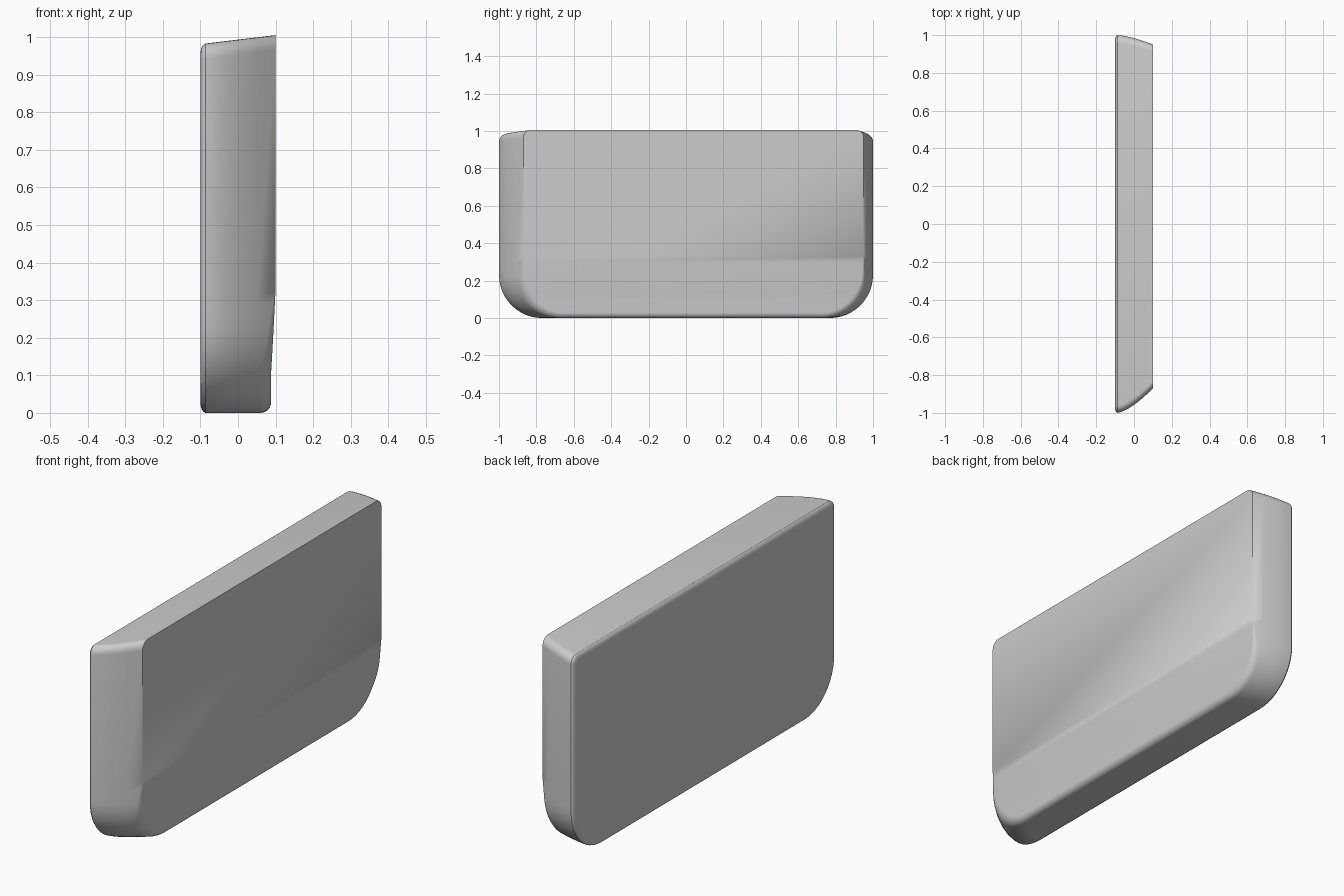
import bpy, bmesh
from math import sin, cos, pi, radians

cube = bpy.data.objects.get("Cube")
if cube:
    bpy.data.objects.remove(cube, do_unlink=True)

HALF_T = 0.1        # half thickness
BOTTOM_R = 0.23     # large lower corners
TOP_R = 0.04        # small upper corners
FILLET = 0.028      # fillet along the lower inner edge
BLEND_Z = 0.33      # height where that fillet fades out


# Panel limits as the section moves through the thickness
def taper(x):
    return max(0.0, (x + 0.09) / 0.19) ** 1.5


def end_y(x, side):
    return -1 + 0.13 * taper(x) if side < 0 else 1 - 0.05 * taper(x)


def top_z(x):
    return 0.993 + 0.12 * x


def fade(z):
    return min(1.0, max(0.0, (BLEND_Z - z) / 0.24))


# Half outline, bottom to top: corner kind, angle from the outward axis, height
def half_outline():
    pts = [("low", -pi / 2 * (1 - i / 12), 0) for i in range(13)]
    pts += [("side", 0, z) for z in (0.26, 0.295, BLEND_Z)]
    pts += [("high", pi / 2 * i / 6, 0) for i in range(7)]
    return pts


def place(kind, angle, height, side, x, inset):
    y_end, top = end_y(x, side), top_z(x)
    if kind == "low":
        y, z = y_end - side * BOTTOM_R * (1 - cos(angle)), BOTTOM_R * (1 + sin(angle))
    elif kind == "high":
        y, z = y_end - side * TOP_R * (1 - cos(angle)), top - TOP_R * (1 - sin(angle))
    else:
        y, z = y_end, height
    return x, y - side * inset * cos(angle), z - inset * sin(angle)


def section(bm, x, inset, arc=None):
    halves = []
    for side in (-1, 1):
        row = []
        for kind, angle, height in half_outline():
            px, pin = x, inset
            if arc is not None:
                z = place(kind, angle, height, side, HALF_T, 0)[2]
                r = FILLET * fade(z)
                px = HALF_T - 0.012 * fade(z) - r * (1 - sin(arc))
                pin = r * (1 - cos(arc))
            row.append(bm.verts.new(place(kind, angle, height, side, px, pin)))
        halves.append(row)
    return halves


def build_panel():
    bm = bmesh.new()
    rings = [section(bm, -HALF_T + dx, inset) for dx, inset in
             ((0, 0.022), (0.002, 0.013), (0.006, 0.005), (0.013, 0))]
    rings += [section(bm, -0.087 + 0.0175 * i, 0) for i in range(1, 9)]
    rings += [section(bm, 0, 0, pi / 2 * i / 6) for i in range(7)]

    # Skin between neighbouring sections
    loops = [front + back[::-1] for front, back in rings]
    for a, b in zip(loops, loops[1:]):
        for i in range(len(a)):
            j = (i + 1) % len(a)
            bm.faces.new((a[i], a[j], b[j], b[i]))

    # Broad faces, in level strips so that the lower part can curve
    for front, back in (rings[0], rings[-1]):
        for i in range(len(front) - 1):
            bm.faces.new((front[i], front[i + 1], back[i + 1], back[i]))

    bmesh.ops.remove_doubles(bm, verts=bm.verts[:], dist=0.00005)
    bmesh.ops.recalc_face_normals(bm, faces=bm.faces[:])
    mesh = bpy.data.meshes.new("side_panel")
    bm.to_mesh(mesh)
    bm.free()
    panel = bpy.data.objects.new("side_panel", mesh)
    bpy.context.collection.objects.link(panel)
    return panel


panel = build_panel()
bpy.ops.object.select_all(action="DESELECT")
panel.select_set(True)
bpy.context.view_layer.objects.active = panel
bpy.ops.object.shade_smooth_by_angle(angle=radians(25))
